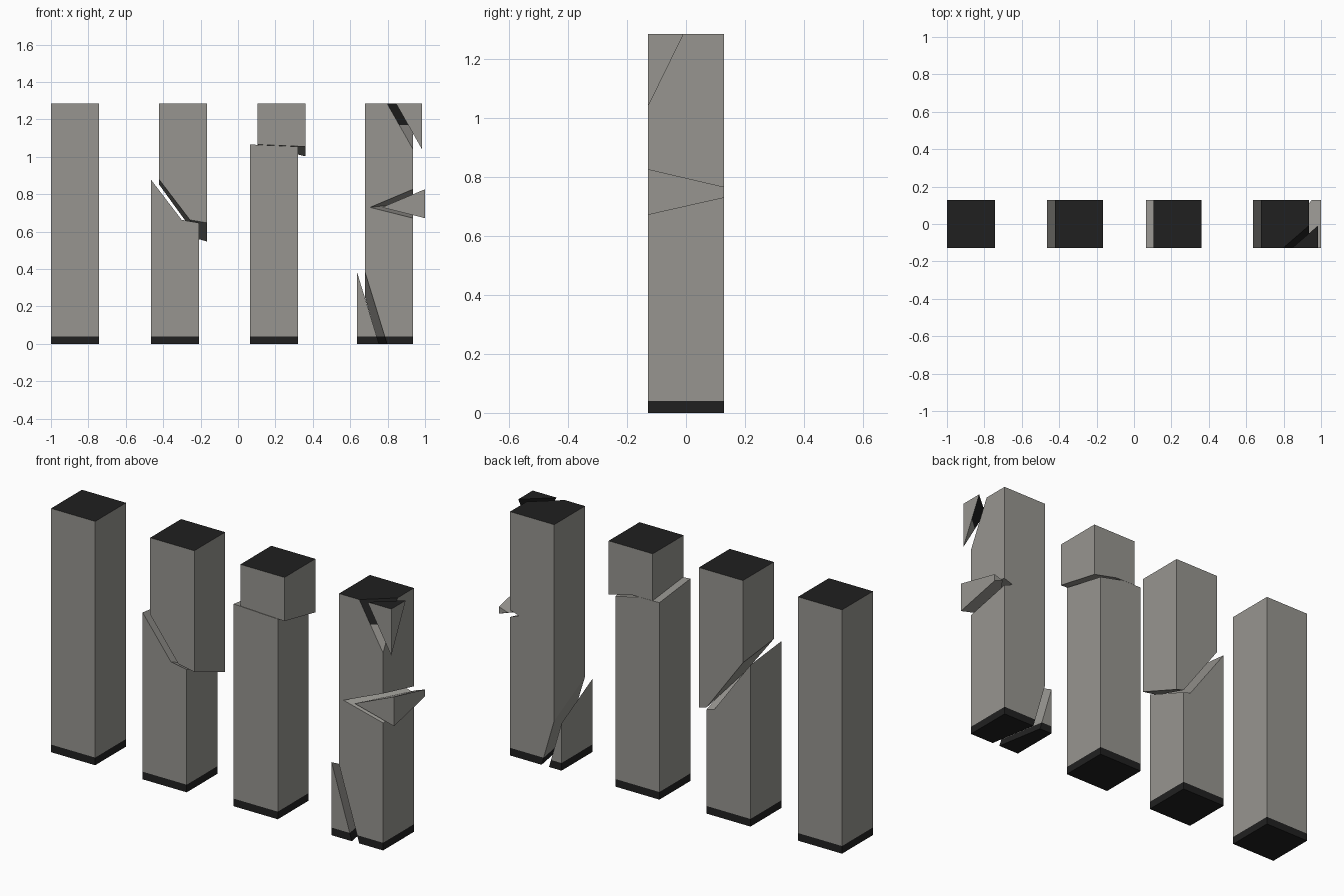
import bpy, bmesh
from mathutils import Vector

if "Cube" in bpy.data.objects:
    bpy.data.objects.remove(bpy.data.objects["Cube"])

W, H, D = 0.257, 1.285, 0.1285   # column width, height, half depth
BAND = 0.04                      # black foot band


def material(name, rgb):
    m = bpy.data.materials.new(name)
    m.diffuse_color = (*rgb, 1)
    m.use_nodes = True
    m.node_tree.nodes["Principled BSDF"].inputs["Base Color"].default_value = m.diffuse_color
    return m


STONE = material("stone grey", (0.31, 0.302, 0.28))
BLACK = material("soot black", (0.0145, 0.0145, 0.0145))


def cut(bm, co, no, **clear):
    geom = bm.verts[:] + bm.edges[:] + bm.faces[:]
    res = bmesh.ops.bisect_plane(bm, geom=geom, dist=1e-5, plane_co=co, plane_no=no, **clear)
    if clear:
        edges = [e for e in res["geom_cut"] if isinstance(e, bmesh.types.BMEdge)]
        bmesh.ops.edgeloop_fill(bm, edges=edges)


def block(name, x, front, back, corner=None):
    """Join a front outline to a back outline; corner = keep 'body' or 'chip'."""
    bm = bmesh.new()
    f = [bm.verts.new((x + a, -D, z)) for a, z in front]
    b = [bm.verts.new((x + a, D, z)) for a, z in back]
    bm.faces.new(f)
    bm.faces.new(b[::-1])
    n = len(f)
    for i in range(n):
        j = (i + 1) % n
        bm.faces.new((f[j], f[i], b[i], b[j]))
    bmesh.ops.recalc_face_normals(bm, faces=bm.faces[:])
    if corner:
        co = Vector((x + W - 0.139, -D, H))
        no = Vector((1 / 0.139, -1 / 0.12, 1 / 0.245)).normalized()
        if corner == "body":
            cut(bm, co, no, clear_outer=True)
        else:
            cut(bm, co, no, clear_inner=True)
        cut(bm, (0, 0, 1.17), (0, 0, 1))
    if min(z for a, z in front) < BAND:
        cut(bm, (0, 0, BAND), (0, 0, 1))
    bmesh.ops.recalc_face_normals(bm, faces=bm.faces[:])
    # black foot, black top, and black upper part of the broken corner
    for face in bm.faces:
        z = face.calc_center_median().z
        slanted = max(abs(c) for c in face.normal) < 0.95
        top = z > H - 0.005 and face.normal.z > 0.9
        face.material_index = int(z < BAND or top or (z > 1.17 and slanted))
    me = bpy.data.meshes.new(name)
    bm.to_mesh(me)
    bm.free()
    me.materials.append(STONE)
    me.materials.append(BLACK)
    ob = bpy.data.objects.new(name, me)
    bpy.context.collection.objects.link(ob)


def broken_column(name, x, shift, front, back):
    """Column split by a crack; the upper half slides sideways."""
    base, top = [(W, 0), (0, 0)], [(W, H), (0, H)]
    block(name + "_lower", x, front + base, back + base)
    block(name + "_upper", x + shift, front + top, back + top)


# whole column
square = [(0, 0), (W, 0), (W, H), (0, H)]
block("whole_column", -1.0, square, square)

# column with a steep crack
broken_column("steep_crack_column", -0.466, 0.044,
              [(0, 0.879), (0.165, 0.663), (W, 0.647)],
              [(0, 0.852), (0.212, 0.56), (W, 0.547)])

# column with a nearly level crack
broken_column("level_crack_column", 0.065, 0.039,
              [(0, 1.066), (0.115, 1.061), (W, 1.055)],
              [(0, 1.038), (0.115, 1.036), (W, 1.003)])

# chipped column and its three loose chips
X = 0.679
foot_f, foot_b = [(0, 0), (0.118, 0), (0, 0.385)], [(0, 0), (0.073, 0), (0, 0.25)]
wedge_f = [(W, 0.672), (0.027, 0.73), (W, 0.827)]
wedge_b = [(W, 0.73), (W - 0.051, 0.75), (W, 0.767)]


def notched(foot, wedge):
    return [foot[1], (W, 0), *wedge, (W, H), (0, H), foot[2]]


block("chipped_column", X, notched(foot_f, wedge_f), notched(foot_b, wedge_b), "body")
block("foot_chip", X - 0.043, foot_f, foot_b)
block("side_wedge", X + 0.064, wedge_f, wedge_b)
upper = [(0, 0.9), (W, 0.9), (W, H), (0, H)]
block("corner_chip", X + 0.048, upper, upper, "chip")
